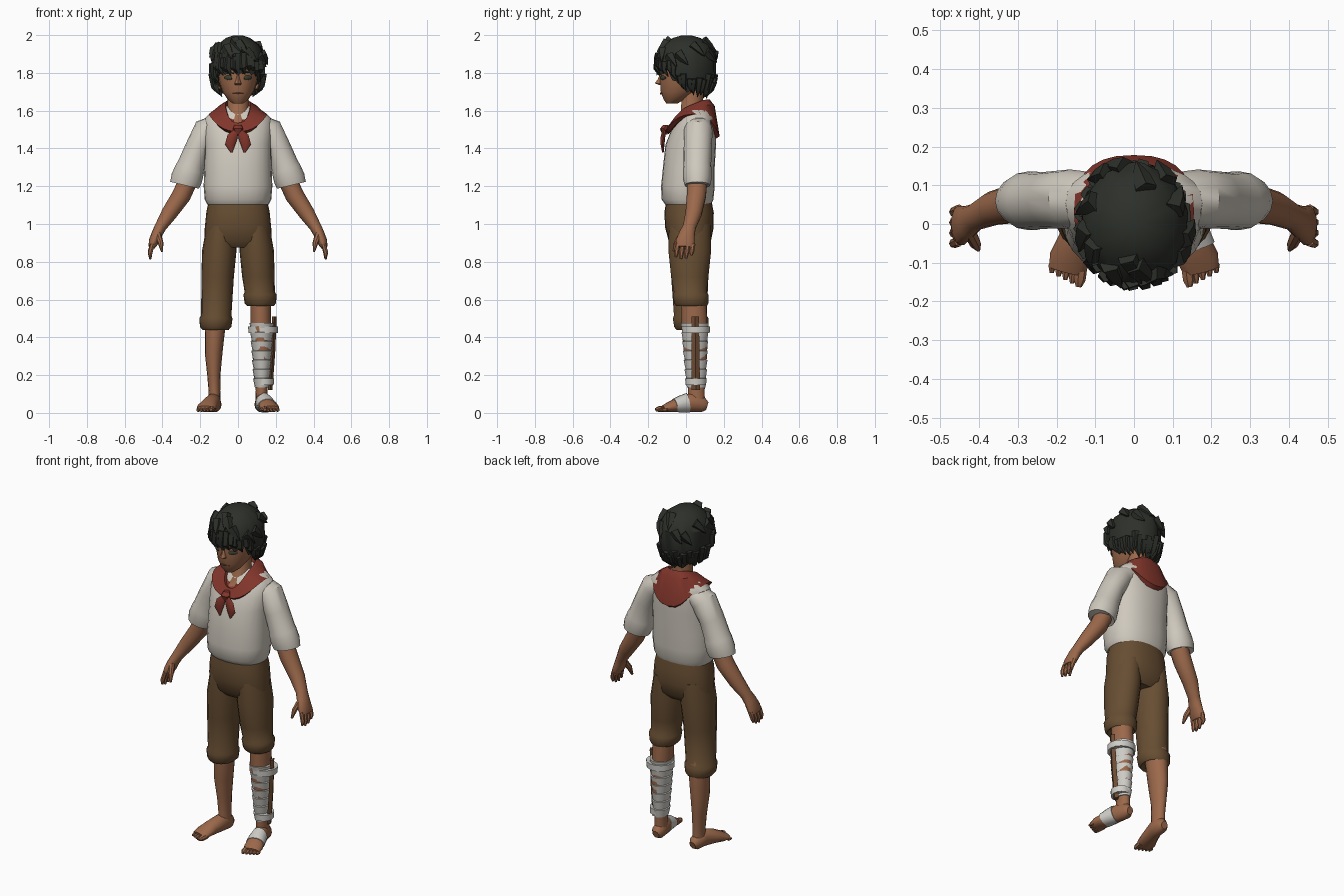
import bpy, bmesh, math, random
from mathutils import Vector

random.seed(4)


def mat(name, rgb):
    m = bpy.data.materials.new(name)
    m.diffuse_color = (*rgb, 1)
    return m


SKIN = mat("skin", (0.33, 0.14, 0.07))
HAIR = mat("black_hair", (0.026, 0.029, 0.023))
CLOTH = mat("cream_shirt", (0.62, 0.58, 0.51))
RED = mat("red_scarf", (0.22, 0.036, 0.024))
BROWN = mat("brown_trousers", (0.135, 0.075, 0.032))
WRAP = mat("bandage_white", (0.62, 0.61, 0.57))
WOOD = mat("splint_wood", (0.16, 0.075, 0.035))
EYE = mat("dark_eye", (0.045, 0.05, 0.03))
LIP = mat("lip", (0.19, 0.07, 0.04))


def skin_rows(name, rows, m, angle=40):
    """Bridge closed rings of points and cap both ends."""
    bm = bmesh.new()
    rings = [[bm.verts.new(p) for p in r] for r in rows]
    n = len(rows[0])
    for a, b in zip(rings, rings[1:]):
        for i in range(n):
            j = (i + 1) % n
            bm.faces.new((a[i], a[j], b[j], b[i]))
    bm.faces.new(rings[0])
    bm.faces.new(rings[-1])
    bmesh.ops.recalc_face_normals(bm, faces=bm.faces)
    me = bpy.data.meshes.new(name)
    bm.to_mesh(me)
    bm.free()
    me.materials.append(m)
    ob = bpy.data.objects.new(name, me)
    bpy.context.collection.objects.link(ob)
    bpy.ops.object.select_all(action='DESELECT')
    ob.select_set(True)
    bpy.context.view_layer.objects.active = ob
    bpy.ops.object.shade_smooth_by_angle(angle=math.radians(angle))
    return ob


def power(v, e):
    return math.copysign(abs(v) ** e, v)


def loft(name, secs, m, n=14, s=1, ref=(0, 1, 0), flat=False, e=1.0):
    """Sections (x, y, z, rx, ry) along a path; flat keeps them level."""
    pts = [Vector((q[0] * s, q[1], q[2])) for q in secs]
    rows = []
    for i, q in enumerate(secs):
        t = (pts[min(i + 1, len(pts) - 1)] - pts[max(i - 1, 0)]).normalized()
        if flat:
            t = Vector((0, 0, 1))
        u = Vector(ref).cross(t).normalized()
        v = t.cross(u)
        rows.append([pts[i] + u * q[3] * power(math.cos(k * math.tau / n), e)
                     + v * q[4] * power(math.sin(k * math.tau / n), e) for k in range(n)])
    return skin_rows(name, rows, m)


# Head, neck and face
loft("head", [(0, -.075, 1.638, .028, .03), (0, -.062, 1.66, .055, .058), (0, -.037, 1.70, .083, .098),
              (0, -.017, 1.75, .10, .122), (0, 0, 1.80, .112, .142), (0, 0, 1.88, .118, .145),
              (0, 0, 1.95, .08, .10)], SKIN, 18, flat=True)
loft("neck", [(0, .005, 1.52, .075, .085), (0, .03, 1.58, .058, .06), (0, .035, 1.72, .054, .056)],
     SKIN, flat=True)
loft("nose", [(0, -.125, 1.735, .02, .015), (0, -.14, 1.745, .018, .025), (0, -.135, 1.765, .011, .015),
              (0, -.13, 1.79, .008, .01)], SKIN, 8, flat=True)
loft("mouth", [(-.028, -.122, 1.692, .003, .004), (0, -.134, 1.692, .005, .006),
               (.028, -.122, 1.692, .003, .004)], LIP, 6, ref=(0, 0, 1))
for s in (1, -1):
    side = "left" if s > 0 else "right"
    loft(side + "_eye", [(.032, -.133, 1.772, .004, .006), (.045, -.129, 1.774, .005, .013),
                         (.058, -.121, 1.775, .005, .012), (.072, -.108, 1.774, .004, .005)],
         EYE, 8, s, ref=(0, 0, 1))
    loft(side + "_brow", [(.022, -.139, 1.797, .005, .004), (.05, -.13, 1.806, .005, .006),
                          (.08, -.106, 1.80, .004, .003)], HAIR, 6, s, ref=(0, 0, 1))
    loft(side + "_ear", [(.098, .0, 1.715, .01, .012), (.11, .01, 1.74, .012, .024),
                         (.115, .015, 1.775, .012, .026)], SKIN, 8, s, flat=True)


# Hair cap with a jagged rim: angle 0 is the face
def hair_point(a, z, k=1.0):
    t = (z - 1.85) / .15 if z > 1.85 else (1.85 - z) / .18
    r = math.sqrt(max(0, 1 - t * t)) if z > 1.85 else 1 - .33 * t * t
    return Vector((.146 * r * k * math.sin(a), .003 - .163 * r * k * math.cos(a), z))


def rim(a):
    d = abs((math.degrees(a) + 180) % 360 - 180)
    if d < 50:
        return 1.805
    return 1.805 - .09 * min(1, (d - 50) / 35) - .035 * max(0, d - 85) / 95


N = 36
angles = [i * math.tau / N for i in range(N)]
tops = [[hair_point(a, z, random.uniform(.97, 1.03)) for a in angles] for z in (1.998, 1.985, 1.95, 1.90)]
for f in (.5, 1.0):
    tops.append([hair_point(a, 1.87 + f * (rim(a) - 1.87 + (i % 3 - 1) * .018), random.uniform(.95, 1.02))
                 for i, a in enumerate(angles)])
tops.append([hair_point(a, rim(a) + .02, .74) for a in angles])
skin_rows("hair", tops, HAIR, 30)

# Pointed locks round the rim and over the crown
for i in range(34):
    a = (i + random.uniform(-.3, .3)) * math.tau / 34
    low = rim(a) - random.uniform(.0, .03)
    z0 = low + random.uniform(.07, .12)
    p, q, e = hair_point(a, z0, .96), hair_point(a, low + .035, 1.0), hair_point(a + .1, low, .93)
    loft("hair_lock", [(*p, .022, .022), (*q, .02, .015), (*e, .002, .002)], HAIR, 5)
for i in range(14):
    a = i * 2.4
    z0 = random.uniform(1.89, 1.975)
    p, q = hair_point(a, z0, .95), hair_point(a + .35, z0 - .06, 1.07)
    loft("crown_lock", [(*p, .03, .03), (*((p + q) / 2), .024, .02), (*q, .002, .002)], HAIR, 5)

# Shirt body
loft("shirt", [(0, .012, 1.12, .14, .10), (0, .012, 1.103, .162, .122), (0, .008, 1.13, .176, .137),
               (0, .01, 1.20, .182, .142), (0, .015, 1.30, .178, .137), (0, .025, 1.42, .176, .134),
               (0, .04, 1.50, .182, .117), (0, .055, 1.56, .176, .098), (0, .06, 1.60, .13, .075),
               (0, .06, 1.625, .07, .055)], CLOTH, 24, flat=True, e=.88)


# Scarf collar draped on the shoulders, low at the front and pointed at the back
def collar(rx, front, back, z, dip_f, pf, dip_b, pb, n=28):
    row = []
    for i in range(n):
        a = i * math.tau / n
        c = math.cos(a)
        f, b = (1 + c) / 2, (1 - c) / 2
        row.append(Vector((rx * power(math.sin(a), .8), (front + back) / 2 - (back - front) / 2 * power(c, .8),
                           z - dip_f * f ** pf - dip_b * b ** pb)))
    return row


ring_in = collar(.055, -.07, .11, 1.62, .09, 2, 0, 1)
ring_top = collar(.066, -.082, .125, 1.66, .125, 2, 0, 1)
ring_mid = collar(.108, -.10, .152, 1.645, .135, 2, .02, 3)
ring_out = collar(.155, -.112, .178, 1.605, .115, 3, .14, 4)
ring_hem = [p * 1 - Vector((p.x * .12, (p.y - .03) * .14, .015)) for p in ring_out]
skin_rows("scarf_collar", [ring_in, ring_top, ring_mid, ring_out, ring_hem], RED, 35)
loft("scarf_knot", [(0, -.105, 1.525, .018, .014), (0, -.116, 1.505, .027, .022), (0, -.112, 1.475, .018, .015)],
     RED, 8, flat=True)
for s in (1, -1):
    loft("scarf_tail", [(.006, -.115, 1.50, .012, .01), (.03, -.122, 1.46, .028, .012),
                        (.042, -.124, 1.42, .027, .01), (.034, -.122, 1.378, .004, .004)], RED, 8, s)

# Sleeves, arms and hands
for s in (1, -1):
    side = "left" if s > 0 else "right"
    loft(side + "_sleeve", [(.11, .066, 1.525, .055, .068), (.165, .065, 1.495, .073, .076),
                            (.215, .062, 1.40, .066, .074), (.248, .06, 1.31, .073, .073),
                            (.255, .06, 1.29, .078, .076), (.272, .06, 1.24, .083, .076),
                            (.283, .06, 1.205, .078, .068), (.278, .06, 1.215, .05, .05)], CLOTH, 16, s)
    loft(side + "_arm", [(.255, .06, 1.25, .05, .055), (.30, .055, 1.15, .05, .052), (.365, .04, 1.055, .042, .044),
                         (.41, .018, .985, .031, .035), (.428, .006, .95, .029, .042),
                         (.447, -.004, .905, .027, .052), (.457, -.006, .877, .017, .047)], SKIN, 14, s)
    for i, length in enumerate((.052, .062, .058, .042)):
        y = -.046 + i * .027
        loft(side + "_finger", [(.452, y + .002, .895, .013, .014), (.465, y - .004, .87 - length * .4, .013, .0125),
                                (.464, y - .008, .876 - length, .006, .007)], SKIN, 7, s)
    loft(side + "_thumb", [(.425, -.02, .945, .018, .018), (.41, -.05, .90, .015, .015),
                           (.402, -.065, .855, .006, .007)], SKIN, 8, s)

# Trousers: hips plus two legs of unequal length
loft("trouser_hips", [(0, .015, 1.15, .15, .115), (0, .016, 1.06, .168, .131), (0, .018, .98, .176, .128),
                      (0, .02, .91, .178, .112), (0, .02, .875, .13, .08)], BROWN, 24, flat=True, e=.88)
for s, hem in ((1, .565), (-1, .44)):
    side = "left" if s > 0 else "right"
    loft(side + "_trouser_leg", [(.09, .02, 1.0, .075, .112), (.099, .02, .86, .091, .115),
                                 (.108, .02, .72, .086, .10), (.115, .023, hem + .075, .08, .088),
                                 (.117, .025, hem + .06, .088, .096), (.118, .028, hem + .015, .083, .092),
                                 (.119, .03, hem, .07, .082), (.12, .035, hem + .02, .05, .06)],
         BROWN, 18, s, flat=True)
    # Shin, foot and toes
    loft(side + "_shin", [(.12, .04, .65, .056, .065), (.121, .045, .46, .055, .07), (.129, .05, .32, .047, .064),
                          (.128, .055, .20, .035, .05), (.125, .055, .12, .031, .045), (.125, .055, .04, .034, .046)],
         SKIN, 14, s, flat=True)
    loft(side + "_foot", [(.122, .112, .036, .02, .022), (.123, .09, .043, .036, .041), (.13, .03, .055, .039, .052),
                          (.15, -.04, .043, .045, .04), (.166, -.09, .03, .053, .027),
                          (.174, -.122, .021, .046, .017)], SKIN, 14, s, ref=(0, 0, 1))
    for i in range(5):
        x, r = .141 + i * .0175, (.016 if i == 0 else .011)
        tip = -.162 + i * .009
        loft(side + "_toe", [(x - .006, -.10, .022, r, r), (x, tip + .018, r + .004, r, r),
                             (x + .002, tip, r + .001, r * .5, r * .5)], SKIN, 7, s, ref=(0, 0, 1))

# Stepped bandage, splint and foot wrap on the left leg
wraps = []
for i in range(7):
    for d, extra in ((0, .0), (.046, .006)):
        z = .135 + i * .049 + d
        f = (z - .135) / .34
        wraps.append((.126, .054 - .008 * f, z, .037 + .022 * f + extra, .05 + .02 * f + extra))
loft("shin_bandage", wraps, WRAP, 14, flat=True)
loft("splint", [(.17, .052, .12, .012, .022), (.185, .05, .32, .012, .022), (.193, .048, .51, .012, .02)],
     WOOD, 4, flat=True)
for z, x in ((.165, .139), (.44, .133)):
    loft("splint_tie", [(x, .052, z - .018, .05 + (z - .165) * .1, .056 + (z - .165) * .07),
                        (x, .052, z + .018, .052 + (z - .165) * .1, .058 + (z - .165) * .07)], WRAP, 14, flat=True)
loft("foot_wrap", [(.138, .01, .053, .044, .053), (.147, -.025, .047, .049, .046), (.157, -.06, .039, .053, .037)],
     WRAP, 14, ref=(0, 0, 1))
